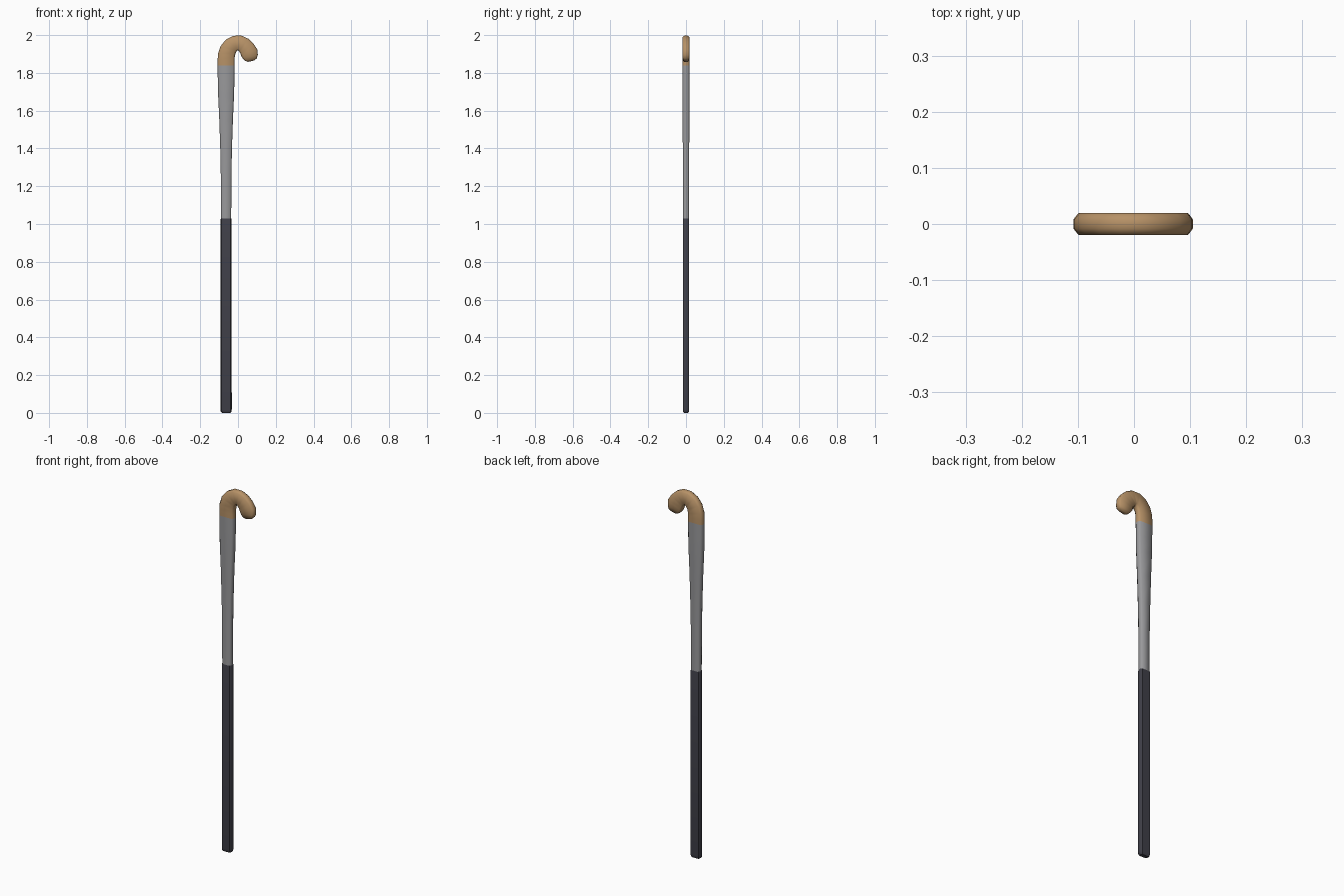
import bpy, bmesh, math
from mathutils import Vector

if "Cube" in bpy.data.objects:
    bpy.data.objects.remove(bpy.data.objects["Cube"])


def material(name, rgb):
    m = bpy.data.materials.new(name)
    m.diffuse_color = (*rgb, 1)
    m.use_nodes = True
    m.node_tree.nodes["Principled BSDF"].inputs["Base Color"].default_value = m.diffuse_color
    return m


DARK = material("dark grip", (0.05, 0.05, 0.065))
GREY = material("grey paint", (0.32, 0.32, 0.33))
WOOD = material("light wood", (0.47, 0.285, 0.135))

# Flattened eight-sided section: (across the stick, through the stick)
SECTION = [(-1, -.42), (-.8, -1), (.8, -1), (1, -.42),
           (1, .42), (.8, 1), (-.8, 1), (-1, .42)]


def sweep(name, stations, mat, angle):
    """Loft SECTION along stations (x, z, half width, half depth) in the xz plane."""
    bm = bmesh.new()
    rings = []
    n = len(stations)
    for i, (x, z, w, d) in enumerate(stations):
        a, b = stations[max(i - 1, 0)], stations[min(i + 1, n - 1)]
        t = Vector((b[0] - a[0], b[1] - a[1])).normalized()
        nx, nz = t.y, -t.x                      # across direction
        rings.append([bm.verts.new((x + nx * u * w, v * d, z + nz * u * w))
                      for u, v in SECTION])
    for r, s in zip(rings, rings[1:]):
        for k in range(8):
            j = (k + 1) % 8
            bm.faces.new((r[k], r[j], s[j], s[k]))
    bm.faces.new(rings[0][::-1])
    bm.faces.new(rings[-1])
    bmesh.ops.recalc_face_normals(bm, faces=bm.faces)
    me = bpy.data.meshes.new(name)
    bm.to_mesh(me)
    bm.free()
    me.materials.append(mat)
    ob = bpy.data.objects.new(name, me)
    bpy.context.collection.objects.link(ob)
    bpy.ops.object.select_all(action='DESELECT')
    ob.select_set(True)
    bpy.context.view_layer.objects.active = ob
    bpy.ops.object.shade_smooth_by_angle(angle=math.radians(angle))
    return ob


X = -0.063
# Wrapped handle with a rounded butt
sweep("grip", [(X, 0, .022, .010), (X, .006, .028, .015), (X, .018, .030, .0165),
               (X, 1.025, .029, .0165), (X, 1.03, .027, .015)], DARK, 40)

# Painted shaft that widens toward the head
sweep("shaft", [(X, 1.025, .027, .0155), (X, 1.25, .028, .016), (X, 1.4, .031, .017),
                (X, 1.55, .036, .018), (X, 1.68, .042, .019), (X, 1.76, .044, .019),
                (X, 1.84, .045, .0195)], GREY, 60)

# Curved wooden head with a rounded toe
sweep("hooked_head", [(X, 1.84, .045, .0195), (X, 1.865, .045, .0195),
                      (-.0615, 1.893, .045, .0195), (-.053, 1.922, .044, .0195),
                      (-.036, 1.945, .042, .0195), (-.013, 1.958, .040, .0195),
                      (.010, 1.958, .040, .0195), (.030, 1.948, .041, .0195),
                      (.047, 1.930, .043, .0195), (.060, 1.906, .046, .0195),
                      (.065, 1.886, .041, .0190), (.068, 1.871, .032, .0170),
                      (.070, 1.862, .018, .0110)], WOOD, 60)
